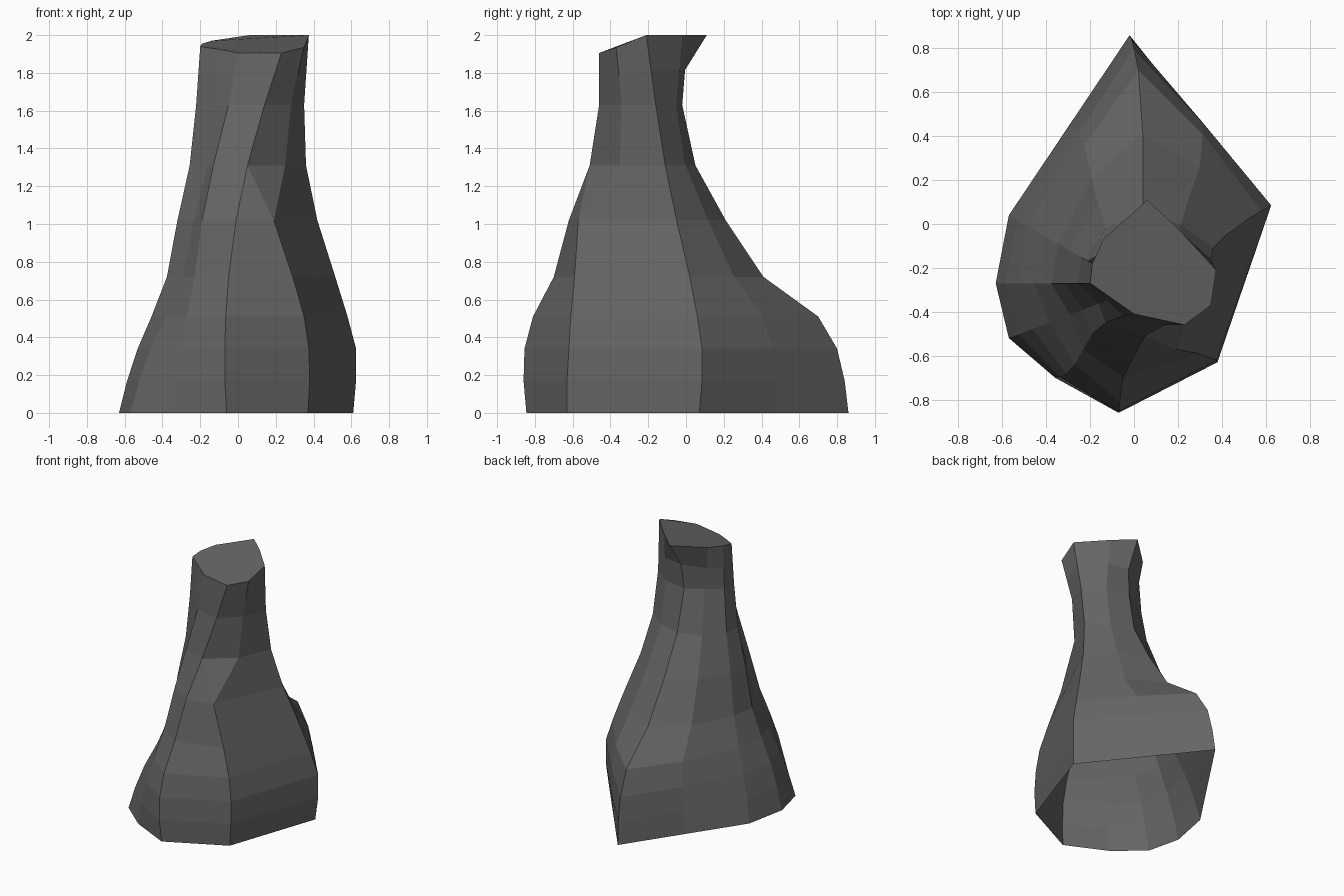
import bpy
from mathutils import Vector

if "Cube" in bpy.data.objects:
    bpy.data.objects.remove(bpy.data.objects["Cube"])

# Shared ring heights; the last ring is the tilted rim
levels = [0, .17, .34, .51, .72, 1.02, 1.31, 1.63]


def rail(xs, ys, top_z):
    """Vertical rib with one point on each ring."""
    return [Vector(p) for p in zip(xs, ys, levels + [top_z])]


def taper(base, top, top_z):
    """Left-hand rib that follows the shared flared profile."""
    flare = [1, .9, .77, .6, .41, .28, .13, .05, 0]
    return rail([top[0] + (base[0] - top[0]) * w for w in flare],
                [top[1] + (base[1] - top[1]) * w for w in flare], top_z)


def between(a, b, bulge, neck, top):
    """Rib halfway between two others, pushed out over the shoulder."""
    swell = [0, .1, .3, .7, 1, .9, .7, neck, 0]
    pts = [(p + q) / 2 + Vector(bulge) * s for p, q, s in zip(a, b, swell)]
    pts[-1] = Vector(top)
    return pts


# Main ribs: sharp back, right, front-right and front edges
back = rail([-.02, -.01, 0, .02, .04, .04, .04, .03, .06],
            [.86, .84, .80, .70, .41, .21, .05, -.02, .11], 2.0)
right = rail([.61, .625, .625, .58, .515, .42, .36, .35, .375],
             [.07, .085, .085, .06, .02, -.05, -.11, -.16, -.21], 2.0)
front_right = rail([.37, .38, .375, .35, .29, .19, .25, .28, .35],
                   [-.63, -.63, -.62, -.61, -.59, -.57, -.35, -.34, -.37], 1.935)
front = rail([-.06, -.07, -.07, -.065, -.05, -.01, .05, .14, .23],
             [-.845, -.86, -.855, -.81, -.70, -.62, -.51, -.46, -.46], 1.905)

# Rounded left side
front_left = rail([-.36, -.34, -.31, -.27, -.23, -.19, -.13, -.05, 0],
                  [-.70, -.695, -.68, -.64, -.57, -.50, -.45, -.42, -.41], 1.905)
left_front = taper((-.57, -.52), (-.10, -.34), 1.925)
left = taper((-.63, -.27), (-.20, -.27), 1.94)
back_left = taper((-.57, .04), (-.19, -.18), 1.955)

# Intermediate ribs either side of the back ridge
back_mid_left = between(back, back_left, (-.04, .05, 0), 0, (-.14, -.07, 1.97))
back_mid_right = between(back, right, (.02, .04, 0), 1, (.20, -.02, 2.0))

ribs = [back, back_mid_left, back_left, left, left_front, front_left,
        front, front_right, right, back_mid_right]

# Extra ring in the neck, hollowed under the rim's back corner
for r in ribs:
    mid = (r[-2] + r[-1]) / 2
    if r is back:
        mid.y -= .05
    r.insert(-1, mid)

# Skin the ribs, open underneath and capped at the rim
n, rows = len(ribs), len(back)
verts = [r[k] for k in range(rows) for r in ribs]
faces = []
for k in range(rows - 1):
    for i in range(n):
        j = (i + 1) % n
        a, b, c, d = k * n + i, k * n + j, (k + 1) * n + j, (k + 1) * n + i
        if ribs[i] is front and k == 5:      # crease across the front
            faces += [(a, b, d), (b, c, d)]
        else:
            faces.append((a, b, c, d))
faces.append(tuple(range((rows - 1) * n, rows * n)))

mesh = bpy.data.meshes.new("rock_pillar")
mesh.from_pydata(verts, [], faces)
mesh.update()

# Dark stone
stone = bpy.data.materials.new("dark_stone")
stone.diffuse_color = (.13, .13, .13, 1)
stone.use_nodes = True
stone.node_tree.nodes["Principled BSDF"].inputs["Base Color"].default_value = stone.diffuse_color
mesh.materials.append(stone)
obj = bpy.data.objects.new("rock_pillar", mesh)
bpy.context.collection.objects.link(obj)
